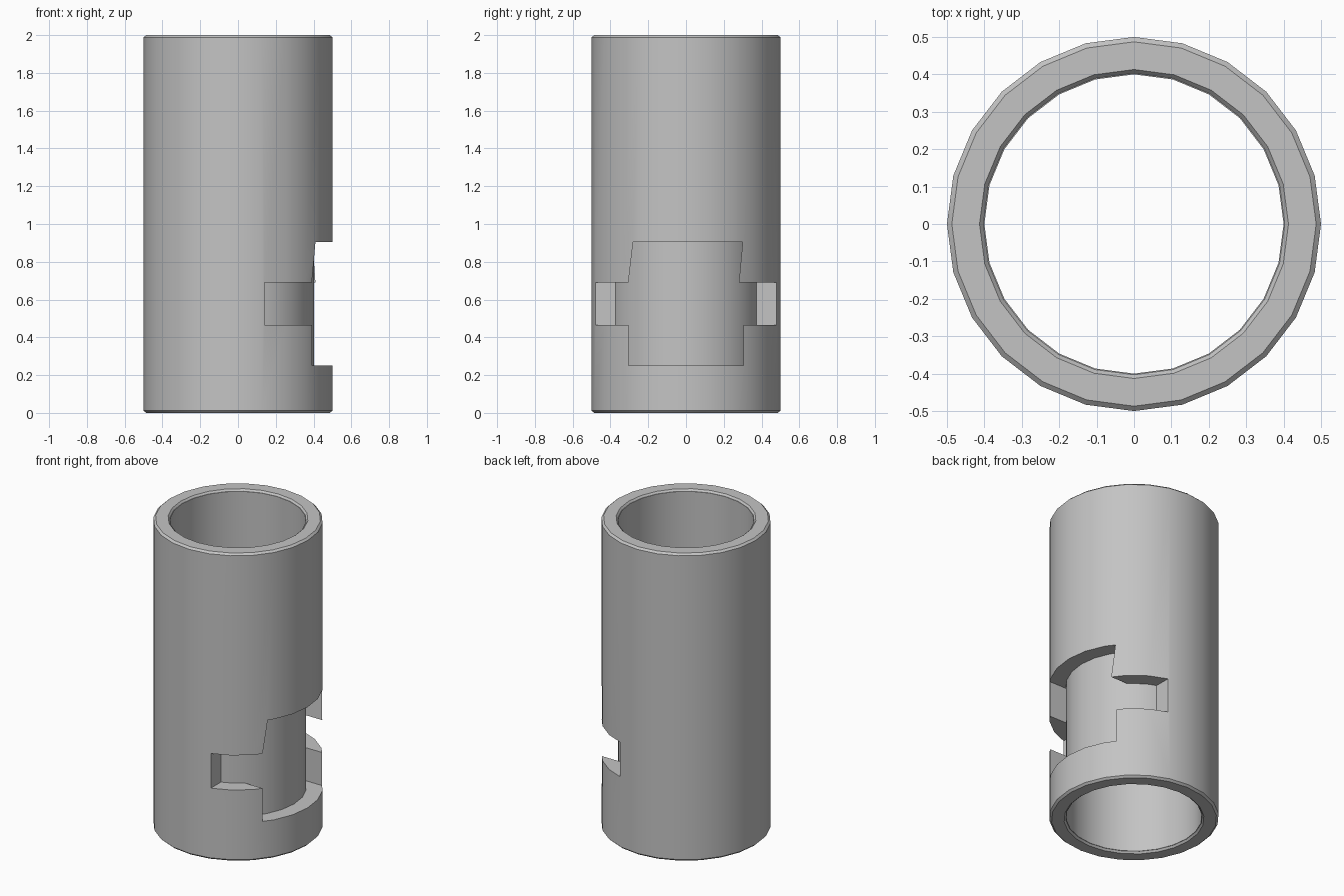
import bpy, bmesh
from math import radians
from mathutils import Matrix

if "Cube" in bpy.data.objects:
    bpy.data.objects.remove(bpy.data.objects["Cube"])

SIDES = 24
grey = bpy.data.materials.new("plain grey")
grey.use_nodes = True
grey.diffuse_color = (0.55, 0.55, 0.55, 1)
grey.node_tree.nodes["Principled BSDF"].inputs["Base Color"].default_value = grey.diffuse_color


def add_object(name, bm):
    bmesh.ops.recalc_face_normals(bm, faces=bm.faces)
    mesh = bpy.data.meshes.new(name)
    bm.to_mesh(mesh)
    bm.free()
    mesh.materials.append(grey)
    obj = bpy.data.objects.new(name, mesh)
    bpy.context.collection.objects.link(obj)
    return obj


def ring(name, profile):
    """Revolve a closed (radius, height) profile around z."""
    bm = bmesh.new()
    rows = [[bm.verts.new(Matrix.Rotation(radians(360 * i / SIDES), 3, "Z") @ v)
             for v in [Matrix.Identity(3) @ p for p in points]]
            for i, points in enumerate([as_points(profile)] * SIDES)]
    n = len(profile)
    for i in range(SIDES):
        a, b = rows[i], rows[(i + 1) % SIDES]
        for j in range(n):
            k = (j + 1) % n
            bm.faces.new((a[j], b[j], b[k], a[k]))
    return add_object(name, bm)


def as_points(profile):
    from mathutils import Vector
    return [Vector((r, 0, z)) for r, z in profile]


# Outer sleeve with chamfered rims
sleeve = ring("outer_sleeve", [
    (0.403, 0.012), (0.413, 0), (0.487, 0), (0.5, 0.012),
    (0.5, 1.988), (0.487, 2), (0.413, 2), (0.403, 1.988)])

# Thin liner that forms the floor of the recess
liner = ring("inner_liner", [(0.4, 0.012), (0.403, 0.012), (0.403, 1.988), (0.4, 1.988)])

# Cross-shaped recess: slanted upper block, wide slot, lower block
outline = [(-0.305, 0.25), (0.305, 0.25), (0.305, 0.465), (0.6, 0.465),
           (0.6, 0.69), (0.28, 0.69), (0.3, 0.905), (-0.28, 0.905),
           (-0.305, 0.69), (-0.6, 0.69), (-0.6, 0.465), (-0.305, 0.465)]
bm = bmesh.new()
face = bm.faces.new([bm.verts.new((0.14, y, z)) for y, z in outline])
grown = bmesh.ops.extrude_face_region(bm, geom=[face])["geom"]
bmesh.ops.translate(bm, vec=(0.6, 0, 0),
                    verts=[g for g in grown if isinstance(g, bmesh.types.BMVert)])
cutter = add_object("recess_cutter", bm)
cutter.hide_render = True
cutter.hide_viewport = False

cut = sleeve.modifiers.new("recess", "BOOLEAN")
cut.operation = "DIFFERENCE"
cut.solver = "EXACT"
cut.object = cutter
bpy.context.view_layer.objects.active = sleeve
bpy.ops.object.select_all(action="DESELECT")
sleeve.select_set(True)
bpy.ops.object.modifier_apply(modifier=cut.name)
bpy.data.objects.remove(cutter)

# Smooth walls, crisp rims and recess edges
for obj in (sleeve, liner):
    bpy.ops.object.select_all(action="DESELECT")
    obj.select_set(True)
    bpy.context.view_layer.objects.active = obj
    bpy.ops.object.shade_smooth_by_angle(angle=radians(30))
